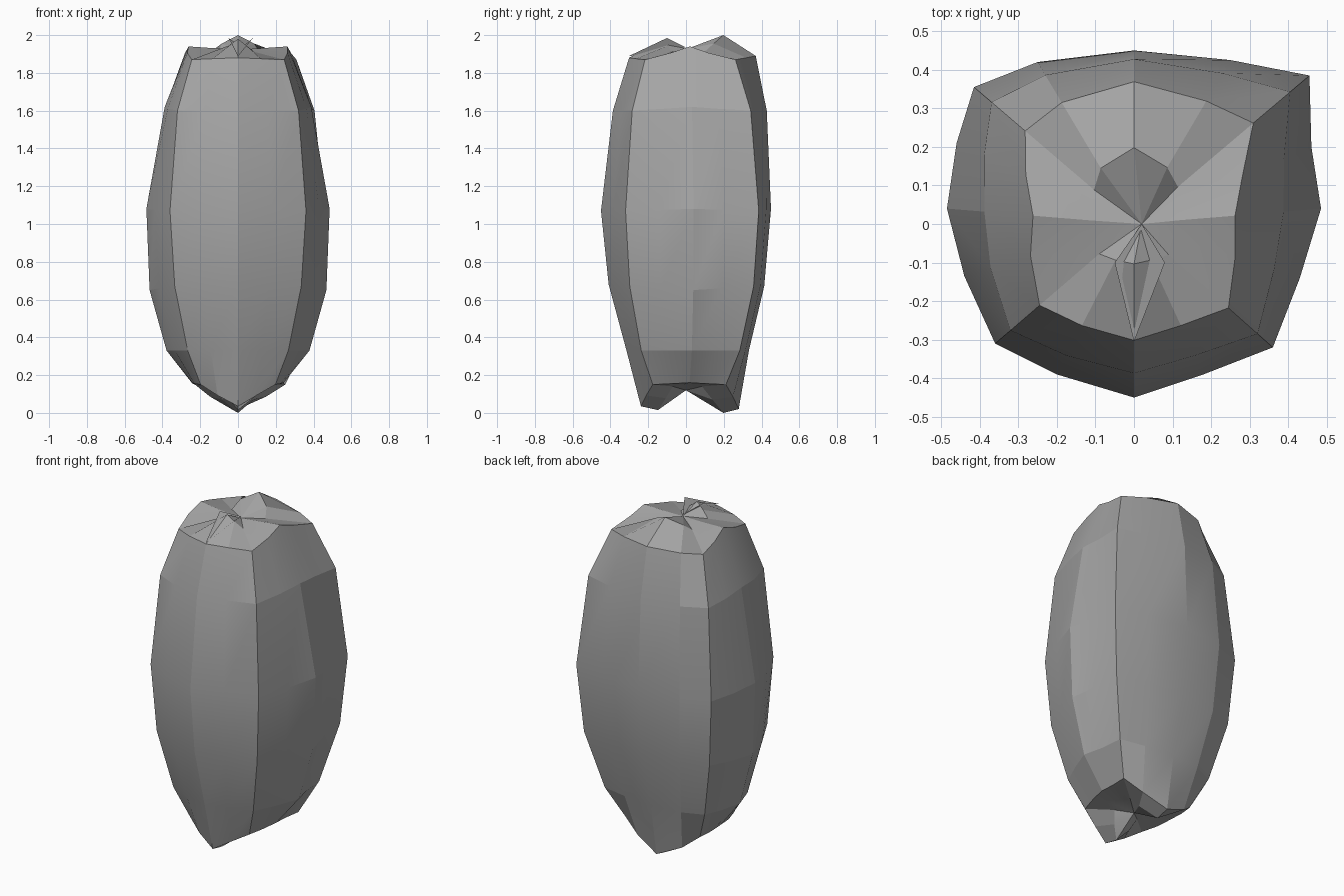
import bpy, math

if "Cube" in bpy.data.objects:
    bpy.data.objects.remove(bpy.data.objects["Cube"])

grey = bpy.data.materials.new("mid grey")
grey.diffuse_color = (0.38, 0.38, 0.38, 1)
grey.use_nodes = True
grey.node_tree.nodes["Principled BSDF"].inputs["Base Color"].default_value = grey.diffuse_color


def build(name, verts, faces, angle):
    mesh = bpy.data.meshes.new(name)
    mesh.from_pydata(verts, [], faces)
    mesh.materials.append(grey)
    obj = bpy.data.objects.new(name, mesh)
    bpy.context.collection.objects.link(obj)
    bpy.ops.object.select_all(action='DESELECT')
    bpy.context.view_layer.objects.active = obj
    obj.select_set(True)
    bpy.ops.object.shade_smooth_by_angle(angle=math.radians(angle))
    return obj


# Widest cross-section: four corners, each panel with three points between
section = [(-.36, -.31), (-.2, -.39), (0, -.45), (.18, -.39),
           (.36, -.32), (.43, -.14), (.485, .04), (.46, .2),
           (.455, .385), (.25, .425), (0, .45), (-.25, .42),
           (-.415, .355), (-.46, .21), (-.485, .04), (-.44, -.135)]

# (scale, height) profiles from the bottom pinch to the top pinch
corner = [(.22, .14), (.55, .15), (.74, .33), (.93, .67), (1, 1.07),
          (.89, 1.6), (.68, 1.87), (.25, 1.91)]
front = [(.33, .015), (.53, .035), (.70, .33), (.91, .68), (1, 1.07),
         (.86, 1.6), (.67, 1.88), (.23, 1.98)]
side = [(.22, .15), (.50, .16), (.78, .33), (.965, .65), (1, 1.08),
        (.80, 1.62), (.54, 1.94), (.24, 1.93)]
back = [(.44, 0), (.62, .02), (.74, .33), (.92, .67), (1, 1.08),
        (.95, 1.6), (.82, 1.89), (.44, 2.0)]


def average(a, b):
    return [((p[0] + q[0]) / 2, (p[1] + q[1]) / 2) for p, q in zip(a, b)]


columns = []
for panel in (front, side, back, side):
    between = average(corner, panel)
    columns += [corner, between, panel, between]

n, levels = len(section), len(corner)
verts = [(x * col[k][0], y * col[k][0], col[k][1])
         for k in range(levels) for (x, y), col in zip(section, columns)]
faces = [(k * n + i, k * n + (i + 1) % n, (k + 1) * n + (i + 1) % n, (k + 1) * n + i)
         for k in range(levels - 1) for i in range(n)]

# Gathered centres at the bottom and top
bottom, top = len(verts), len(verts) + 1
verts += [(0, 0, .12), (.02, 0, 1.925)]
last = (levels - 1) * n
for i in range(n):
    j = (i + 1) % n
    faces += [(bottom, j, i), (top, last + i, last + j)]
build("pinched_body", verts, faces, 12)

# Narrow folded flap on the front of the top
build("top_front_fold",
      [(.02, 0, 1.935), (-.05, -.1, 1.985), (0, -.305, 1.888), (.08, -.1, 1.985)],
      [(0, 1, 2, 3)], 12)
